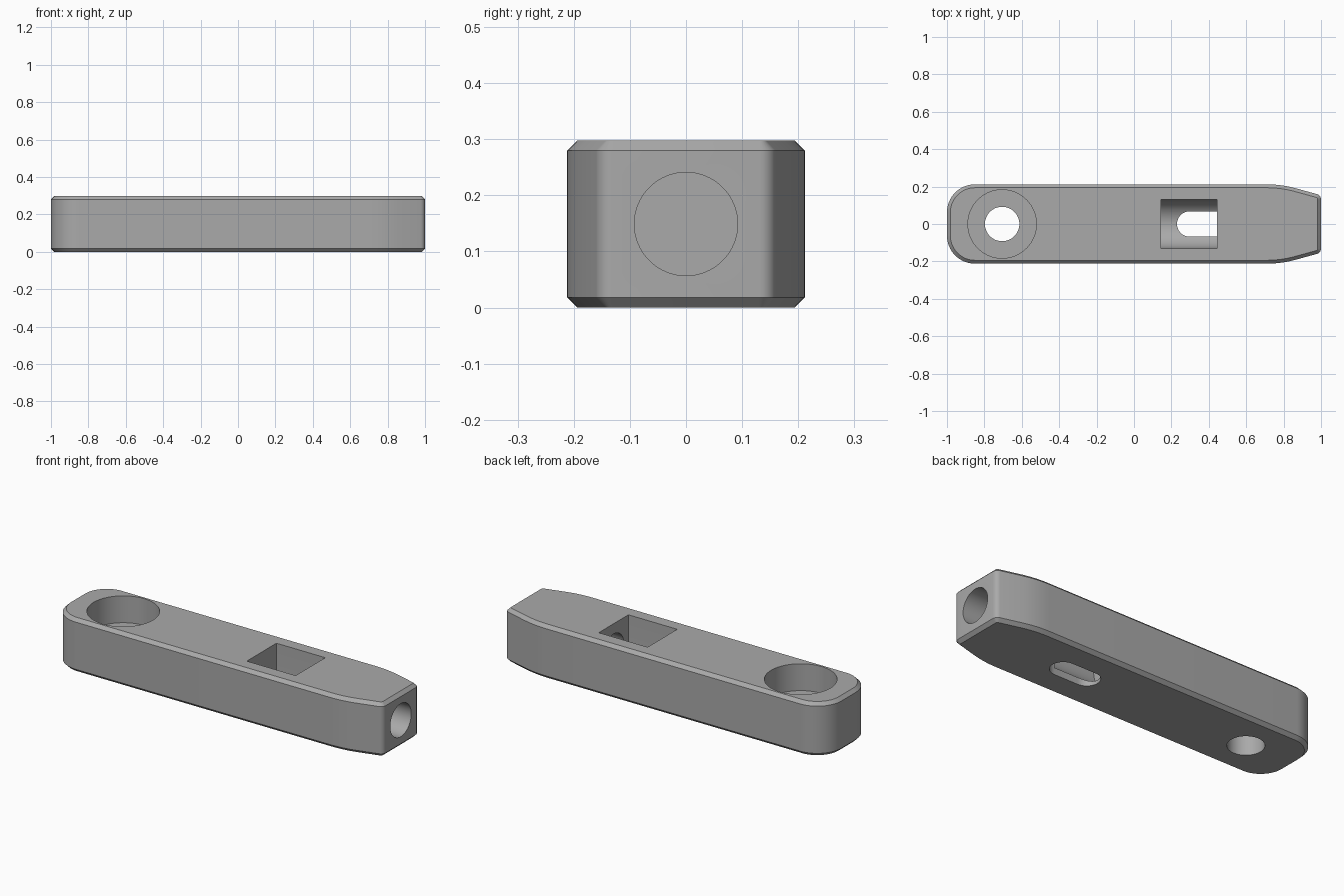
import bpy, bmesh, math

cube = bpy.data.objects.get("Cube")
if cube:
    bpy.data.objects.remove(cube, do_unlink=True)

HEIGHT, HALF_WIDTH, CHAMFER = 0.298, 0.212, 0.018
MID = HEIGHT / 2

metal = bpy.data.materials.new("plain_grey")
metal.use_nodes = True
grey = (0.4, 0.4, 0.4, 1)
metal.diffuse_color = grey
metal.node_tree.nodes["Principled BSDF"].inputs["Base Color"].default_value = grey


def make_object(name, bm):
    bmesh.ops.recalc_face_normals(bm, faces=bm.faces)
    mesh = bpy.data.meshes.new(name)
    bm.to_mesh(mesh)
    bm.free()
    mesh.materials.append(metal)
    obj = bpy.data.objects.new(name, mesh)
    bpy.context.collection.objects.link(obj)
    return obj


def loft(name, layers):
    """Skin equal-sized rings of (x, y, z) points and cap both ends."""
    bm = bmesh.new()
    rings = [[bm.verts.new(p) for p in layer] for layer in layers]
    n = len(rings[0])
    for low, high in zip(rings, rings[1:]):
        for i in range(n):
            j = (i + 1) % n
            bm.faces.new((low[i], low[j], high[j], high[i]))
    bm.faces.new(rings[0][::-1])
    bm.faces.new(rings[-1])
    return make_object(name, bm)


def arc(cx, cy, radius, start, end, steps):
    angles = [math.radians(start + (end - start) * i / steps) for i in range(steps + 1)]
    return [(cx + radius * math.cos(a), cy + radius * math.sin(a)) for a in angles]


def outline(inset, z):
    """Bar outline: tapered nose at +x, rounded tail at -x."""
    half = arc(0.97, 0.131, 0.03 - inset, 0, 75, 6)
    half += arc(0.71, HALF_WIDTH - 0.58, 0.58 - inset, 75, 90, 6)
    half += arc(-0.85, HALF_WIDTH - 0.15, 0.15 - inset, 90, 180, 16)
    half += [(x, -y) for x, y in reversed(half)]
    return [(x, y, z) for x, y in half]


def vertical(name, shape, bottom, top):
    return loft(name, [[(x, y, z) for x, y in shape] for z in (bottom, top)])


def lengthwise(name, shape, start, end):
    return loft(name, [[(x, y, z) for y, z in shape] for x in (start, end)])


def circle(cx, cy, radius):
    return arc(cx, cy, radius, 0, 360, 64)[:-1]


# Chamfered bar
bar = loft("clamp_bar", [
    outline(CHAMFER, 0), outline(0, CHAMFER),
    outline(0, HEIGHT - CHAMFER), outline(CHAMFER, HEIGHT)])

# Round-bottomed pocket, open at the top
pocket = arc(0, MID, 0.13, 180, 360, 32) + [(0.13, 0.4), (-0.13, 0.4)]
# Slot through the underside, running on below the end bore
slot = arc(0.298, 0, 0.068, 90, 270, 20) + arc(0.445, 0, 0.068, -90, 90, 20)

cutters = [
    vertical("counterbore_cutter", circle(-0.705, 0, 0.183), MID, 0.4),
    vertical("bolt_hole_cutter", circle(-0.705, 0, 0.092), -0.1, 0.2),
    lengthwise("pocket_cutter", pocket, 0.145, 0.445),
    lengthwise("end_bore_cutter", circle(0, MID, 0.092), 0.4, 1.1),
    vertical("slot_cutter", slot, -0.1, MID),
]

bpy.ops.object.select_all(action="DESELECT")
bpy.context.view_layer.objects.active = bar
bar.select_set(True)
for cutter in cutters:
    cut = bar.modifiers.new(cutter.name, "BOOLEAN")
    cut.operation = "DIFFERENCE"
    cut.solver = "EXACT"
    cut.object = cutter
    bpy.ops.object.modifier_apply(modifier=cut.name)
    bpy.data.objects.remove(cutter, do_unlink=True)

bpy.ops.object.shade_smooth_by_angle(angle=math.radians(30))
